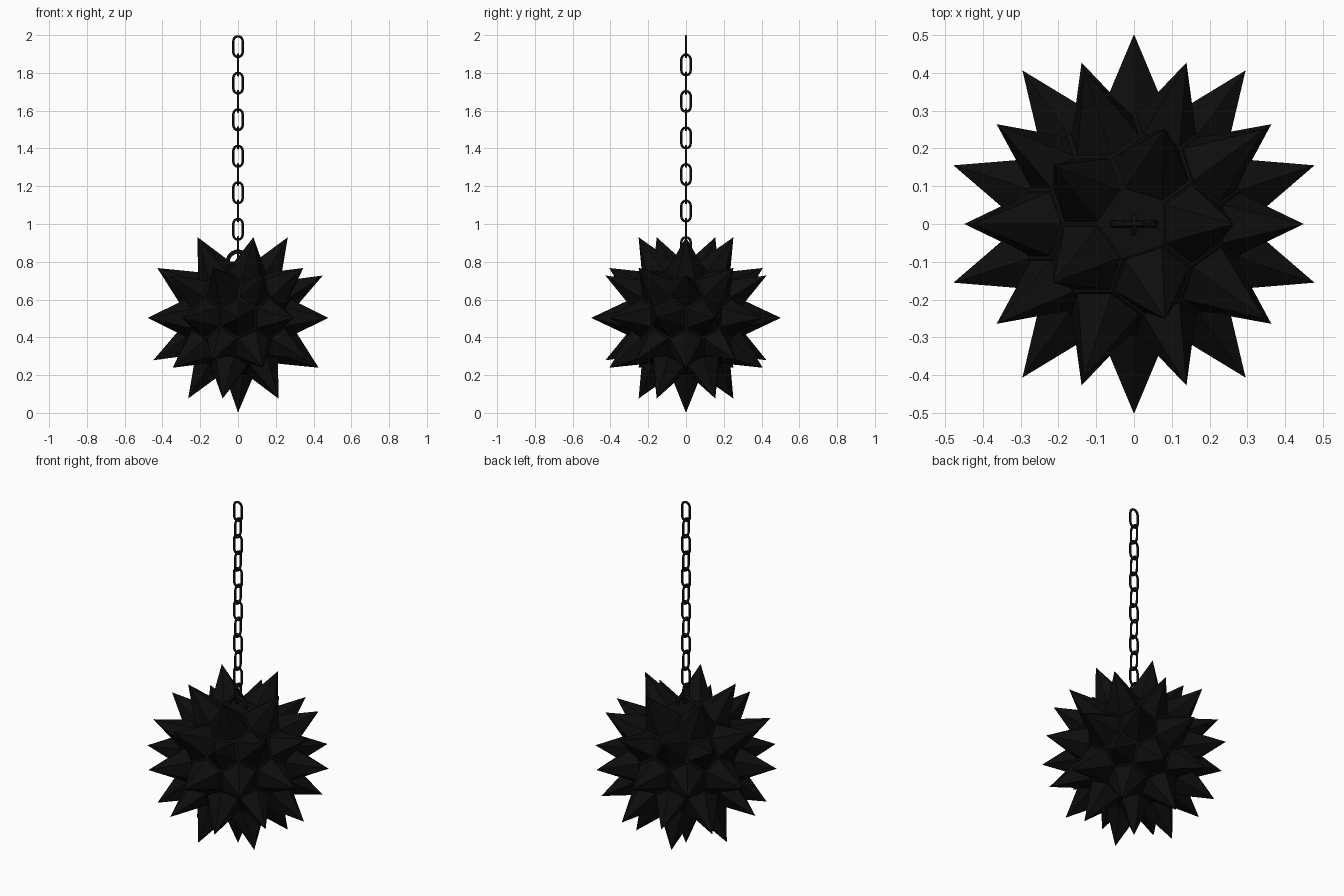
import bpy, bmesh, math
from mathutils import Vector

if "Cube" in bpy.data.objects:
    bpy.data.objects.remove(bpy.data.objects["Cube"])

CENTRE = Vector((0, 0, 0.503))
TIP, SHELL, INSET = 0.502, 0.312, 0.92

black = bpy.data.materials.new("black_iron")
black.diffuse_color = (0.004, 0.004, 0.004, 1)
black.use_nodes = True
black.node_tree.nodes["Principled BSDF"].inputs["Base Color"].default_value = black.diffuse_color


def finish(name, bm):
    bmesh.ops.recalc_face_normals(bm, faces=bm.faces)
    me = bpy.data.meshes.new(name)
    bm.to_mesh(me)
    bm.free()
    ob = bpy.data.objects.new(name, me)
    bpy.context.collection.objects.link(ob)
    me.materials.append(black)
    return ob


def sweep(name, path, radius, normal, sides=8):
    # closed tube along a flat path
    bm = bmesh.new()
    rings = []
    n = len(path)
    for i, p in enumerate(path):
        t = (path[(i + 1) % n] - path[i - 1]).normalized()
        side = t.cross(normal)
        rings.append([bm.verts.new(p + radius * (math.cos(a) * side + math.sin(a) * normal))
                      for a in (2 * math.pi * k / sides for k in range(sides))])
    for i in range(n):
        r, s = rings[i], rings[(i + 1) % n]
        for k in range(sides):
            m = (k + 1) % sides
            bm.faces.new((r[k], r[m], s[m], s[k]))
    ob = finish(name, bm)
    ob.data.shade_smooth()
    return ob


# Spiked ball: pentagon and hexagon cells around icosphere points, each drawn to a tip
ico = bmesh.new()
bmesh.ops.create_icosphere(ico, subdivisions=2, radius=1)
ball = bmesh.new()
corner = {f: ball.verts.new(CENTRE + f.calc_center_median().normalized() * SHELL) for f in ico.faces}
for v in ico.verts:
    d = v.co.normalized()
    u = d.orthogonal().normalized()
    w = d.cross(u)
    cells = sorted(v.link_faces, key=lambda f: math.atan2(
        (f.calc_center_median() - v.co).dot(w), (f.calc_center_median() - v.co).dot(u)))
    outer = [corner[f] for f in cells]
    n = len(outer)
    if d.z > 0.99:  # flat top cell carries the ring
        ball.faces.new(outer)
        continue
    mid = sum((c.co for c in outer), Vector()) / n
    inner = [ball.verts.new(mid.lerp(c.co, INSET)) for c in outer]
    tip = ball.verts.new(CENTRE + d * TIP)
    for i in range(n):
        j = (i + 1) % n
        ball.faces.new((outer[i], outer[j], inner[j], inner[i]))
        ball.faces.new((inner[i], inner[j], tip))
ico.free()
finish("spiked_ball", ball)

# Ring on top of the ball
ring = [Vector((0.054 * math.cos(a), 0, 0.80 + 0.054 * math.sin(a)))
        for a in (2 * math.pi * k / 24 for k in range(24))]
sweep("hanging_ring", ring, 0.011, Vector((0, 1, 0)))

# Chain links, alternately turned a quarter
WIRE, R, STRAIGHT, PITCH = 0.0065, 0.0245, 0.030, 0.0967
for i in range(12):
    z = 2 - WIRE - R - STRAIGHT - i * PITCH
    across, normal = (Vector((1, 0, 0)), Vector((0, 1, 0)))
    if i % 2:
        across, normal = normal, across
    path = []
    for end in (1, -1):
        for k in range(9):
            a = math.pi * k / 8
            path.append(across * (R * math.cos(a) * end)
                        + Vector((0, 0, z + end * (STRAIGHT + R * math.sin(a)))))
    sweep("chain_link_%02d" % (i + 1), path, WIRE, normal)
